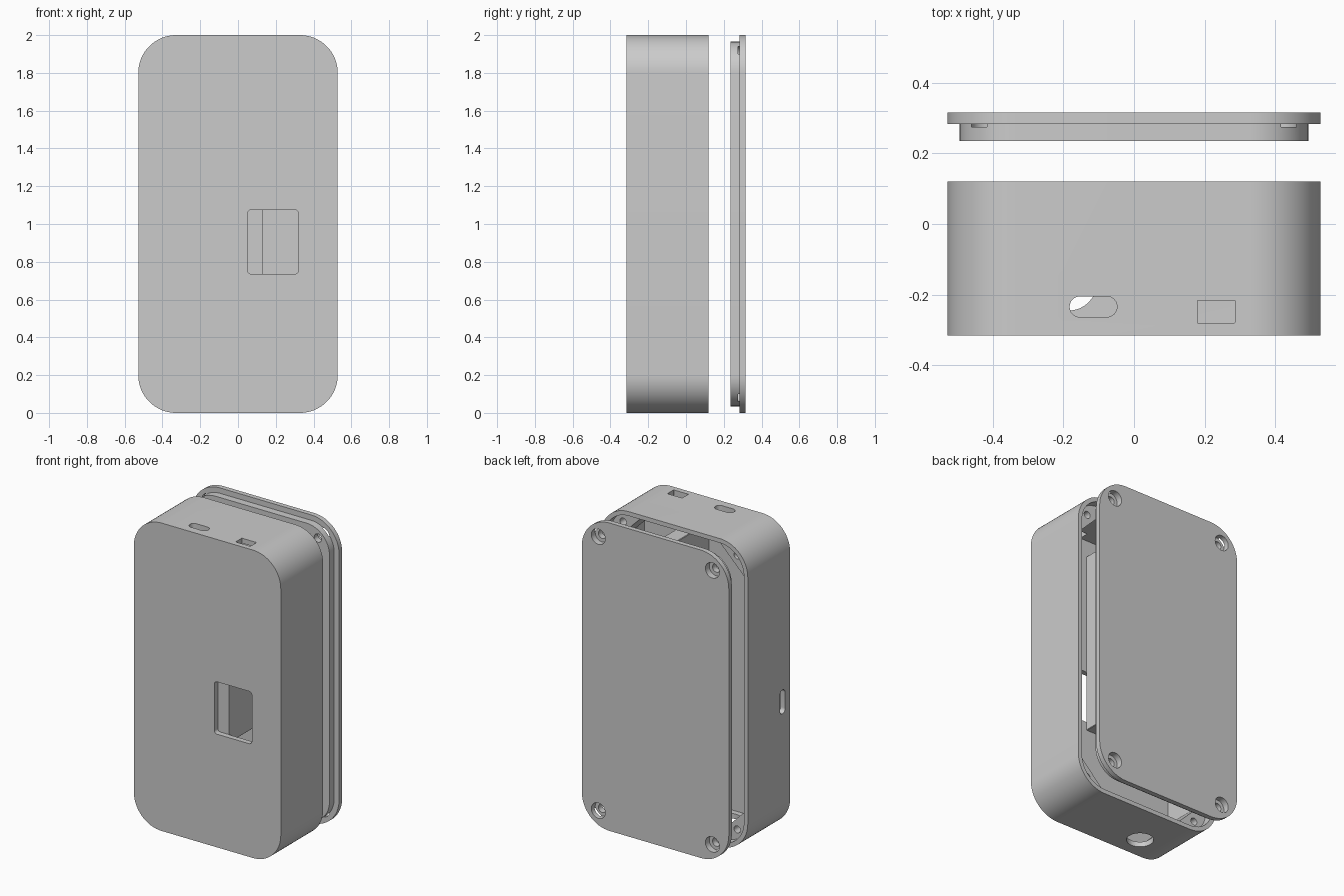
import bpy, bmesh, math

if "Cube" in bpy.data.objects:
    bpy.data.objects.remove(bpy.data.objects["Cube"])

grey = bpy.data.materials.new("plain grey")
grey.use_nodes = True
colour = (0.6, 0.6, 0.6, 1)
grey.diffuse_color = colour
grey.node_tree.nodes["Principled BSDF"].inputs["Base Color"].default_value = colour

PLACE = {
    "x": lambda a, b, t: (t, a, b),
    "y": lambda a, b, t: (a, t, b),
    "z": lambda a, b, t: (a, b, t),
}


def prism(name, axis, centre, size, radius, lo, hi, steps=16):
    """Rounded rectangle extruded along an axis; one step gives chamfers."""
    half = [s / 2 - radius for s in size]
    outline = []
    for corner, (sa, sb) in enumerate([(1, 1), (-1, 1), (-1, -1), (1, -1)]):
        for i in range(steps + 1):
            ang = math.pi / 2 * (corner + i / steps)
            outline.append((centre[0] + sa * half[0] + radius * math.cos(ang),
                            centre[1] + sb * half[1] + radius * math.sin(ang)))
    bm = bmesh.new()
    face = bm.faces.new([bm.verts.new(PLACE[axis](a, b, lo)) for a, b in outline])
    new = bmesh.ops.extrude_face_region(bm, geom=[face])["geom"]
    move = PLACE[axis](0, 0, hi - lo)
    bmesh.ops.translate(bm, vec=move, verts=[v for v in new if isinstance(v, bmesh.types.BMVert)])
    bmesh.ops.remove_doubles(bm, verts=bm.verts, dist=0.0001)
    bmesh.ops.recalc_face_normals(bm, faces=bm.faces)
    mesh = bpy.data.meshes.new(name)
    bm.to_mesh(mesh)
    bm.free()
    mesh.materials.append(grey)
    ob = bpy.data.objects.new(name, mesh)
    bpy.context.collection.objects.link(ob)
    return ob


def hole(axis, centre, radius, lo, hi):
    return prism("hole_cutter", axis, centre, (2 * radius, 2 * radius), radius * 0.999, lo, hi, 8)


def combine(ob, others, operation):
    """Apply booleans and remove the helper objects."""
    for other in others:
        mod = ob.modifiers.new("boolean", "BOOLEAN")
        mod.operation = operation
        mod.solver = "EXACT"
        mod.object = other
        deps = bpy.context.evaluated_depsgraph_get()
        mesh = bpy.data.meshes.new_from_object(ob.evaluated_get(deps))
        ob.modifiers.clear()
        ob.data = mesh
        bpy.data.objects.remove(other)


def smooth(ob):
    bpy.ops.object.select_all(action="DESELECT")
    ob.select_set(True)
    bpy.context.view_layer.objects.active = ob
    bpy.ops.object.shade_smooth_by_angle(angle=math.radians(30))


MID = (0, 1)
SCREWS = [(sx * 0.41, 1 + sz * 0.89) for sx in (-1, 1) for sz in (-1, 1)]

# Case: hollow shell, open at the back, with solid corner bosses
case = prism("case", "y", MID, (1.056, 2), 0.2, -0.315, 0.12)
combine(case, [
    prism("lid_recess", "y", MID, (1.0, 1.944), 0.172, 0.06, 0.2),
    prism("cavity", "y", MID, (0.99, 1.934), 0.235, -0.22, 0.1, 1),
    prism("floor_cavity", "y", MID, (0.99, 1.934), 0.167, -0.28, -0.21),
], "DIFFERENCE")

# Inner divider beside the front window
divider = prism("divider", "y", (0.08, 1.27), (0.1, 1.18), 0.003, -0.29, 0.04, 1)
combine(case, [divider], "UNION")

# Window, ports and screw holes
combine(case, [
    prism("front_window", "y", (0.185, 0.905), (0.27, 0.34), 0.02, -0.4, -0.279, 6),
    prism("top_slot", "z", (-0.115, -0.234), (0.134, 0.058), 0.0285, 1.9, 2.1, 8),
    prism("top_port", "z", (0.232, -0.248), (0.106, 0.064), 0.001, 1.964, 2.1, 1),
    prism("side_slot", "x", (-0.237, 0.857), (0.055, 0.155), 0.027, -0.6, -0.45, 8),
    hole("z", (-0.185, -0.165), 0.08, -0.1, 0.06),
] + [hole("y", p, 0.023, -0.15, 0.2) for p in SCREWS], "DIFFERENCE")
smooth(case)

# Lid: outer plate with a smaller locating lip, floating behind the case
lid = prism("lid", "y", MID, (1.056, 2), 0.2, 0.283, 0.315)
combine(lid, [prism("lid_lip", "y", MID, (0.986, 1.93), 0.165, 0.235, 0.29)], "UNION")
combine(lid, [hole("y", p, 0.05, 0.275, 0.4) for p in SCREWS]
        + [hole("y", p, 0.027, 0.2, 0.4) for p in SCREWS], "DIFFERENCE")
smooth(lid)
